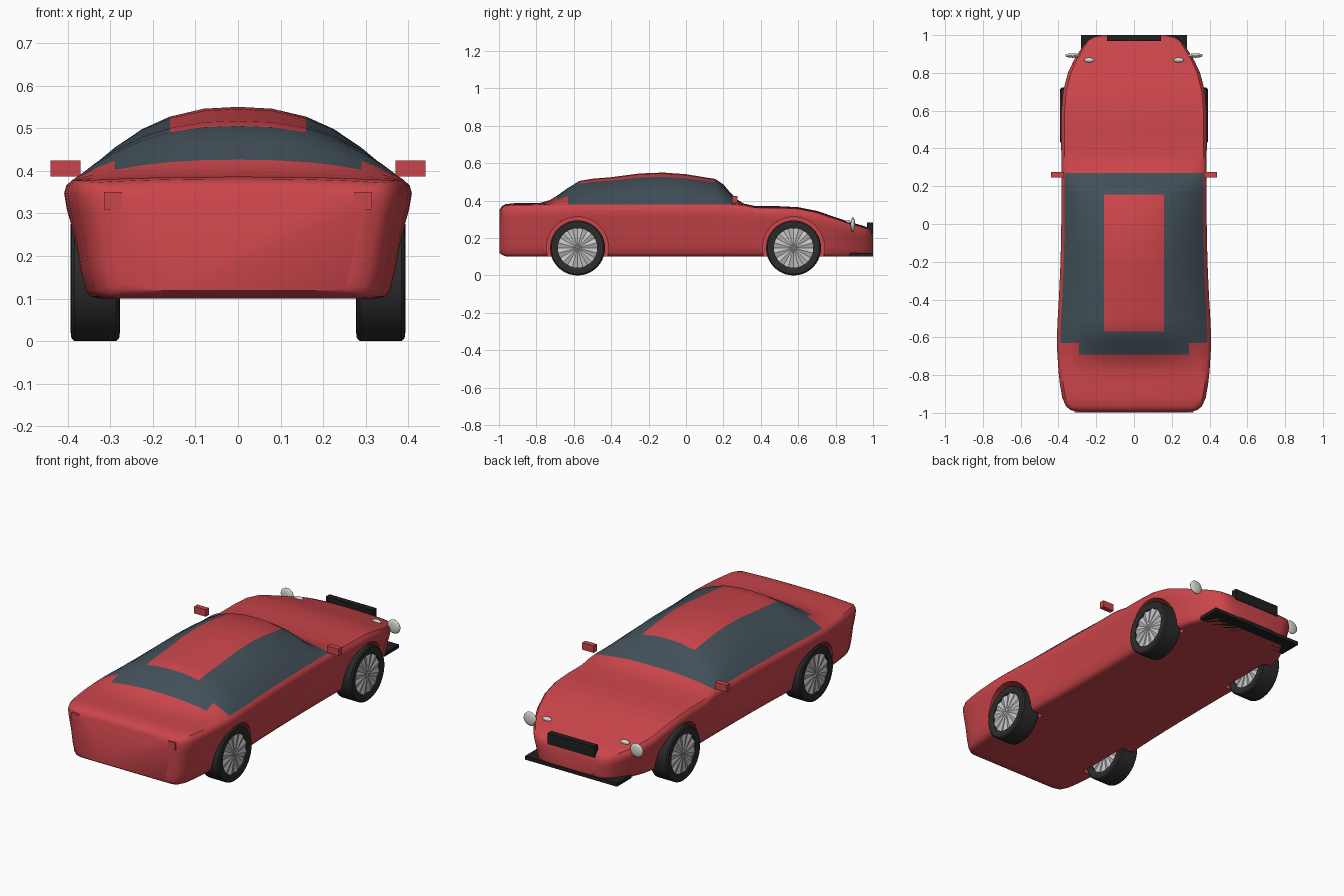
import bpy, bmesh, math
from mathutils import Matrix

if "Cube" in bpy.data.objects:
    bpy.data.objects.remove(bpy.data.objects["Cube"])


def mat(name, r, g, b):
    m = bpy.data.materials.new(name)
    m.diffuse_color = (r, g, b, 1)
    m.use_nodes = True
    m.node_tree.nodes["Principled BSDF"].inputs["Base Color"].default_value = m.diffuse_color
    return m


RED = mat("red paint", 0.60, 0.06, 0.07)
GLASS = mat("dark glass", 0.055, 0.08, 0.10)
RUBBER = mat("tyre rubber", 0.025, 0.025, 0.025)
TRIM = mat("black trim", 0.014, 0.014, 0.014)
SILVER = mat("wheel silver", 0.55, 0.55, 0.56)
LAMP = mat("lamp white", 0.68, 0.68, 0.63)


def finish(name, bm, mats, angle=None):
    bmesh.ops.recalc_face_normals(bm, faces=bm.faces)
    me = bpy.data.meshes.new(name)
    bm.to_mesh(me)
    bm.free()
    for m in mats:
        me.materials.append(m)
    ob = bpy.data.objects.new(name, me)
    bpy.context.collection.objects.link(ob)
    if angle:
        smooth(ob, angle)
    return ob


def smooth(ob, angle):
    bpy.ops.object.select_all(action='DESELECT')
    ob.select_set(True)
    bpy.context.view_layer.objects.active = ob
    bpy.ops.object.shade_smooth_by_angle(angle=math.radians(angle))


def box(name, x0, x1, y0, y1, z0, z1, m):
    bm = bmesh.new()
    bmesh.ops.create_cube(bm, size=1, matrix=Matrix.Translation(
        ((x0 + x1) / 2, (y0 + y1) / 2, (z0 + z1) / 2)) @ Matrix.Diagonal((x1 - x0, y1 - y0, z1 - z0, 1)))
    return finish(name, bm, [m])


def ball(name, centre, radii, m):
    bm = bmesh.new()
    bmesh.ops.create_uvsphere(bm, u_segments=20, v_segments=12, radius=1,
                              matrix=Matrix.Translation(centre) @ Matrix.Diagonal((*radii, 1)))
    return finish(name, bm, [m], 60)


# Body stations: y, half width, top height
STATIONS = [
    (-0.997, 0.29, 0.350), (-0.985, 0.335, 0.370), (-0.965, 0.36, 0.381), (-0.92, 0.38, 0.386),
    (-0.85, 0.392, 0.386), (-0.78, 0.40, 0.388), (-0.73, 0.403, 0.402), (-0.69, 0.406, 0.426),
    (-0.63, 0.408, 0.468), (-0.57, 0.407, 0.505), (-0.50, 0.404, 0.517), (-0.40, 0.398, 0.525),
    (-0.25, 0.391, 0.545), (-0.12, 0.387, 0.550), (0.0, 0.385, 0.541), (0.155, 0.384, 0.516),
    (0.20, 0.384, 0.487), (0.235, 0.384, 0.445), (0.27, 0.384, 0.408), (0.31, 0.384, 0.384),
    (0.37, 0.385, 0.371), (0.50, 0.386, 0.370), (0.60, 0.385, 0.365), (0.70, 0.376, 0.345),
    (0.80, 0.35, 0.311), (0.88, 0.312, 0.284), (0.94, 0.272, 0.268), (0.975, 0.24, 0.255),
    (0.992, 0.21, 0.238), (1.0, 0.17, 0.215)]
# Lower side: width fraction, height fraction up to the shoulder
SIDE = [(0.0, 0), (0.5, 0), (0.81, 0), (0.86, 0.02), (0.89, 0.08), (0.92, 0.28),
        (0.95, 0.60), (0.985, 0.85), (1.0, 1.0)]
# Cabin columns, as x at full width
TOP = [0.335, 0.29, 0.225, 0.16, 0.08, 0.0]
BELT = len(SIDE) + 1


def section(y, w, zt):
    """Half cross-section from bottom centre to top centre."""
    end = max(0.0, abs(y) - 0.95) / 0.05
    zb = 0.10 + 0.022 * end ** 2
    h = min(zt, 0.387)
    zs = h - 0.040
    pts = [(fx * w, zb + fz * (zs - zb)) for fx, fz in SIDE]
    xb, zbelt = 0.955 * w, h - 0.009
    pts += [(0.988 * w, h - 0.022), (xb, zbelt)]
    s = min(1.0, xb / 0.366)
    for x in TOP:
        pts.append((x * s, zbelt + (zt - zbelt) * (1 - (x * s / xb) ** 2.4)))
    return pts


def build_body():
    bm = bmesh.new()
    rings = []
    for y, w, zt in STATIONS:
        half = section(y, w, zt)
        loop = half + [(-x, z) for x, z in half[-2:0:-1]]
        rings.append([bm.verts.new((x, y, z)) for x, z in loop])
    n, m = len(rings[0]), len(section(0, 0.4, 0.5))
    for a, b in zip(rings, rings[1:]):
        for i in range(n):
            j = (i + 1) % n
            f = bm.faces.new((a[i], a[j], b[j], b[i]))
            c = f.calc_center_median()
            k = i if i < m - 1 else n - 1 - i
            rear = -0.69 if abs(c.x) < 0.29 else -0.63
            roof = abs(c.x) < 0.16 and -0.57 < c.y < 0.155
            # Window band above the belt, around the painted roof panel
            if k >= BELT and rear < c.y < 0.27 and not roof:
                f.material_index = 1
    bm.faces.new(rings[0])
    bm.faces.new(rings[-1])
    return finish("body", bm, [RED, GLASS])


WHEEL_Z, AXLES = 0.147, (-0.58, 0.575)
body = build_body()

# Wheel arches cut into the body
bm = bmesh.new()
for sx in (-1, 1):
    for y in AXLES:
        bmesh.ops.create_cone(bm, cap_ends=True, segments=40, radius1=0.166, radius2=0.166, depth=0.24,
                              matrix=Matrix.Translation((sx * 0.39, y, WHEEL_Z)) @ Matrix.Rotation(math.pi / 2, 4, 'Y'))
cutter = finish("arch_cutter", bm, [RED])
cutter.hide_render = True
mod = body.modifiers.new("arches", 'BOOLEAN')
mod.operation, mod.solver, mod.object = 'DIFFERENCE', 'EXACT', cutter
bpy.context.view_layer.objects.active = body
bpy.ops.object.modifier_apply(modifier=mod.name)
bpy.data.objects.remove(cutter)
smooth(body, 40)


def wheel(sx, y, label):
    # Tyre: a lathed closed ring
    prof = [(0.105, 0.283), (0.125, 0.277), (0.140, 0.279), (0.147, 0.286),
            (0.147, 0.384), (0.140, 0.391), (0.125, 0.393), (0.105, 0.387)]
    seg = 40
    bm = bmesh.new()
    rings = []
    for i in range(seg):
        a = 2 * math.pi * i / seg
        rings.append([bm.verts.new((sx * x, y + r * math.cos(a), WHEEL_Z + r * math.sin(a))) for r, x in prof])
    for i in range(seg):
        a, b = rings[i], rings[(i + 1) % seg]
        for k in range(len(prof)):
            l = (k + 1) % len(prof)
            bm.faces.new((a[k], a[l], b[l], b[k]))
    finish("tyre_" + label, bm, [RUBBER], 35)
    # Rim: pleated spoke discs on both faces
    bm = bmesh.new()
    for face_x, out in ((0.383, 1), (0.287, -1)):
        hub = bm.verts.new((sx * (face_x + out * 0.004), y, WHEEL_Z))
        ring = []
        for i in range(24):
            a = 2 * math.pi * i / 24
            x = face_x + out * (0.003 if i % 2 else -0.007)
            ring.append(bm.verts.new((sx * x, y + 0.108 * math.cos(a), WHEEL_Z + 0.108 * math.sin(a))))
        for i in range(24):
            tri = (hub, ring[i], ring[(i + 1) % 24])
            bm.faces.new(tri if out * sx > 0 else tri[::-1])
    me = bpy.data.meshes.new("rim_" + label)
    bm.to_mesh(me)
    bm.free()
    me.materials.append(SILVER)
    bpy.context.collection.objects.link(bpy.data.objects.new("rim_" + label, me))


for sx, side in ((1, "right"), (-1, "left")):
    for y, end in zip(AXLES, ("rear", "front")):
        wheel(sx, y, end + "_" + side)

    def pair(name, x0, x1, *rest):
        box(name + "_" + side, min(sx * x0, sx * x1), max(sx * x0, sx * x1), *rest)

    # Mirrors, tail lights and lamps
    pair("mirror", 0.37, 0.44, 0.247, 0.275, 0.386, 0.424, RED)
    pair("tail_light", 0.272, 0.315, -0.998, -0.95, 0.309, 0.350, RED)
    ball("round_lamp_" + side, (sx * 0.325, 0.892, 0.272), (0.039, 0.012, 0.038), LAMP)
    ball("hood_lamp_" + side, (sx * 0.237, 0.868, 0.284), (0.027, 0.013, 0.013), LAMP)

# Front trim
box("front_splitter", -0.28, 0.28, 0.875, 1.0, 0.10, 0.12, TRIM)
box("grille", -0.143, 0.143, 0.968, 1.0, 0.222, 0.283, TRIM)
